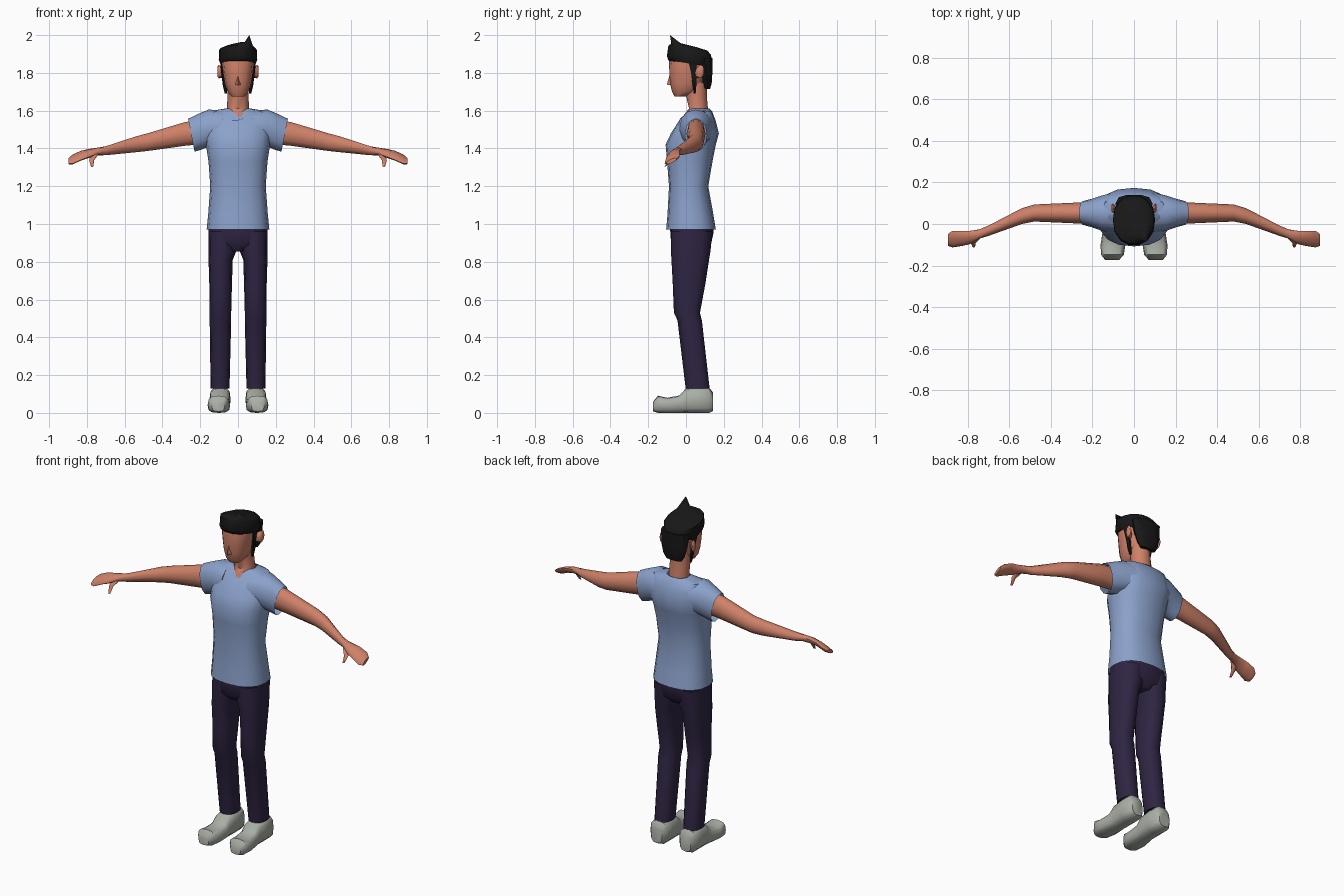
import bpy, bmesh
from math import cos, sin, pi, radians
from mathutils import Vector


def mat(name, rgb):
    m = bpy.data.materials.new(name)
    m.diffuse_color = (*rgb, 1)
    return m


SKIN = mat("skin", (0.62, 0.22, 0.14))
SHIRT = mat("blue_cloth", (0.26, 0.36, 0.60))
PANTS = mat("dark_cloth", (0.028, 0.018, 0.055))
HAIR = mat("black_hair", (0.009, 0.009, 0.009))
SHOE = mat("pale_grey", (0.40, 0.43, 0.38))


def loft(name, rings, material, n=12, p=2.0, caps=(True, True), mirror=False, angle=45):
    """Skin superellipse rings; each ring is (centre, half axis u, half axis v)."""
    bm = bmesh.new()
    power = lambda t: (1 if t >= 0 else -1) * abs(round(t, 6)) ** (2 / p)
    loops = []
    for c, u, v in rings:
        c, u, v = Vector(c), Vector(u), Vector(v)
        loops.append([bm.verts.new(c + u * power(cos(2 * pi * i / n)) + v * power(sin(2 * pi * i / n)))
                      for i in range(n)])
    for a, b in zip(loops, loops[1:]):
        for i in range(n):
            j = (i + 1) % n
            bm.faces.new((a[i], a[j], b[j], b[i]))
    for use, l in zip(caps, (loops[0], loops[-1])):
        if use:
            bm.faces.new(l)
    bmesh.ops.recalc_face_normals(bm, faces=bm.faces)
    me = bpy.data.meshes.new(name)
    bm.to_mesh(me)
    bm.free()
    ob = bpy.data.objects.new(name, me)
    bpy.context.collection.objects.link(ob)
    me.materials.append(material)
    bpy.ops.object.select_all(action='DESELECT')
    ob.select_set(True)
    bpy.context.view_layer.objects.active = ob
    bpy.ops.object.shade_smooth_by_angle(angle=radians(angle))
    if mirror:
        md = ob.modifiers.new("Mirror", 'MIRROR')
        md.use_mirror_merge = False
    return ob


def level(z, yf, yb, rx, xc=0, zb=None):
    """Ring around z from front yf to back yb; zb tilts the back edge."""
    zb = z if zb is None else zb
    return ((xc, (yf + yb) / 2, (z + zb) / 2), (rx, 0, 0), (0, (yb - yf) / 2, (zb - z) / 2))


def across(x, y, z, hy, hz, tilt=0, lean=0):
    """Ring around the x direction, for arms and sleeves."""
    return ((x, y, z), (0, hy, tilt), (lean, -tilt * hz / max(hy, 0.01), hz))


# Shirt body, with the collar's front point pulled down into a V
shirt = loft("shirt_body", [
    level(0.97, -.105, .158, .166), level(1.05, -.098, .145, .158), level(1.2, -.09, .118, .147),
    level(1.33, -.10, .14, .156), level(1.42, -.108, .158, .170), level(1.48, -.08, .174, .178),
    level(1.55, -.035, .156, .17), level(1.597, 0, .138, .15), level(1.612, .02, .122, .064)],
    SHIRT, n=16, p=2.4, caps=(False, False))
for i, (dy, dz) in {12: (-.035, -.042), 11: (-.012, -.014), 13: (-.012, -.014)}.items():
    shirt.data.vertices[8 * 16 + i].co += Vector((0, dy, dz))
for i in (11, 12, 13):
    shirt.data.vertices[7 * 16 + i].co += Vector((0, -.02, -.045 if i == 12 else -.025))

# Sleeves
loft("sleeve", [across(.08, .055, 1.505, .10, .095), across(.155, .052, 1.508, .085, .098),
                across(.205, .053, 1.487, .068, .093, lean=.012),
                across(.247, .053, 1.47, .057, .087, lean=.017)],
     SHIRT, p=2.2, caps=(True, False), mirror=True)

# Arms running into mitten hands
loft("arm", [across(.18, .053, 1.488, .048, .068), across(.28, .053, 1.477, .05, .066),
             across(.48, .053, 1.433, .041, .049), across(.54, .038, 1.422, .038, .044),
             across(.70, -.032, 1.388, .025, .025), across(.75, -.05, 1.383, .022, .017, .012),
             across(.79, -.065, 1.373, .032, .016, .018), across(.83, -.07, 1.362, .036, .014, .022),
             across(.875, -.073, 1.342, .040, .014, .022), across(.897, -.077, 1.333, .028, .009, .014)],
     SKIN, n=10, mirror=True)
loft("thumb", [((.755, -.062, 1.375), (.022, 0, 0), (0, .014, .01)),
               ((.775, -.088, 1.338), (.013, 0, 0), (0, .011, .006)),
               ((.772, -.108, 1.305), (.007, 0, 0), (0, .006, .003))], SKIN, n=6, mirror=True)

# Trousers: hips, then legs bent slightly at the knee
loft("trouser_hips", [level(1.0, -.085, .145, .155), level(.95, -.083, .145, .157),
                      level(.89, -.078, .132, .156), level(.855, -.05, .10, .09)], PANTS, n=16, p=2.5)
loft("trouser_leg", [level(.96, -.08, .14, .075, .08), level(.86, -.08, .13, .074, .082),
                     level(.81, -.077, .122, .064, .092), level(.68, -.07, .102, .060, .092),
                     level(.53, -.064, .074, .057, .093), level(.49, -.045, .084, .057, .093),
                     level(.13, -.002, .125, .050, .095)], PANTS, p=2.4, mirror=True)

# Shoes, lofted from heel to toe
loft("shoe", [((x, y, (lo + hi) / 2), (hx, 0, 0), (0, 0, (hi - lo) / 2)) for y, x, hx, lo, hi in (
    (.142, .095, .036, .01, .11), (.122, .095, .054, 0, .135), (.06, .095, .056, 0, .138),
    (.0, .095, .054, 0, .13), (-.035, .097, .054, 0, .092), (-.10, .101, .060, 0, .080),
    (-.148, .104, .055, 0, .091), (-.174, .105, .033, .008, .06))], SHOE, p=3, mirror=True)

# Neck and head
loft("neck", [level(1.53, -.02, .12, .055), level(1.575, -.012, .12, .06), level(1.612, .016, .116, .058),
              level(1.68, .0, .11, .056), level(1.75, -.01, .11, .055)], SKIN)
loft("head", [level(1.675, -.06, .0, .034), level(1.70, -.074, .06, .056), level(1.745, -.085, .09, .070),
              level(1.80, -.088, .105, .079), level(1.86, -.090, .115, .086), level(1.91, -.08, .11, .08)],
     SKIN, p=2.4)
loft("nose", [level(1.735, -.097, -.06, .014), level(1.742, -.101, -.06, .014),
              level(1.785, -.088, -.06, .005)], SKIN, n=4)
loft("ear", [((.075, .058, 1.80), (0, .014, 0), (0, 0, .025)), ((.102, .076, 1.807), (0, .022, .004), (0, 0, .036)),
             ((.109, .078, 1.808), (0, .015, .003), (0, 0, .026))], SKIN, n=8, mirror=True)

# Hair: swept cap with an off-centre quiff, nape and sideburns
hair = loft("hair_cap", [level(1.862, -.088, .12, .084, zb=1.85), level(1.868, -.097, .138, .094, zb=1.83),
                         level(1.89, -.104, .143, .102, zb=1.85), level(1.945, -.096, .135, .101, zb=1.895),
                         level(1.955, -.08, .115, .075, .01, zb=1.918),
                         level(1.965, -.06, .06, .03, .03, zb=1.935)], HAIR, n=14, p=2.2)
peak = Vector((.06, -.085, 2.0))
tops = [v for v in hair.data.vertices if 56 <= v.index < 70]
min(tops, key=lambda v: (v.co - peak).length).co = peak
loft("hair_nape", [level(1.88, .05, .142, .09), level(1.80, .075, .141, .084),
                   level(1.745, .09, .137, .070), level(1.715, .098, .128, .05)], HAIR, n=10, p=2.5)
loft("sideburn", [level(1.875, .005, .062, .012, .084), level(1.80, .025, .058, .011, .078),
                  level(1.73, .034, .056, .010, .070), level(1.69, .040, .052, .006, .064)],
     HAIR, n=6, mirror=True)
